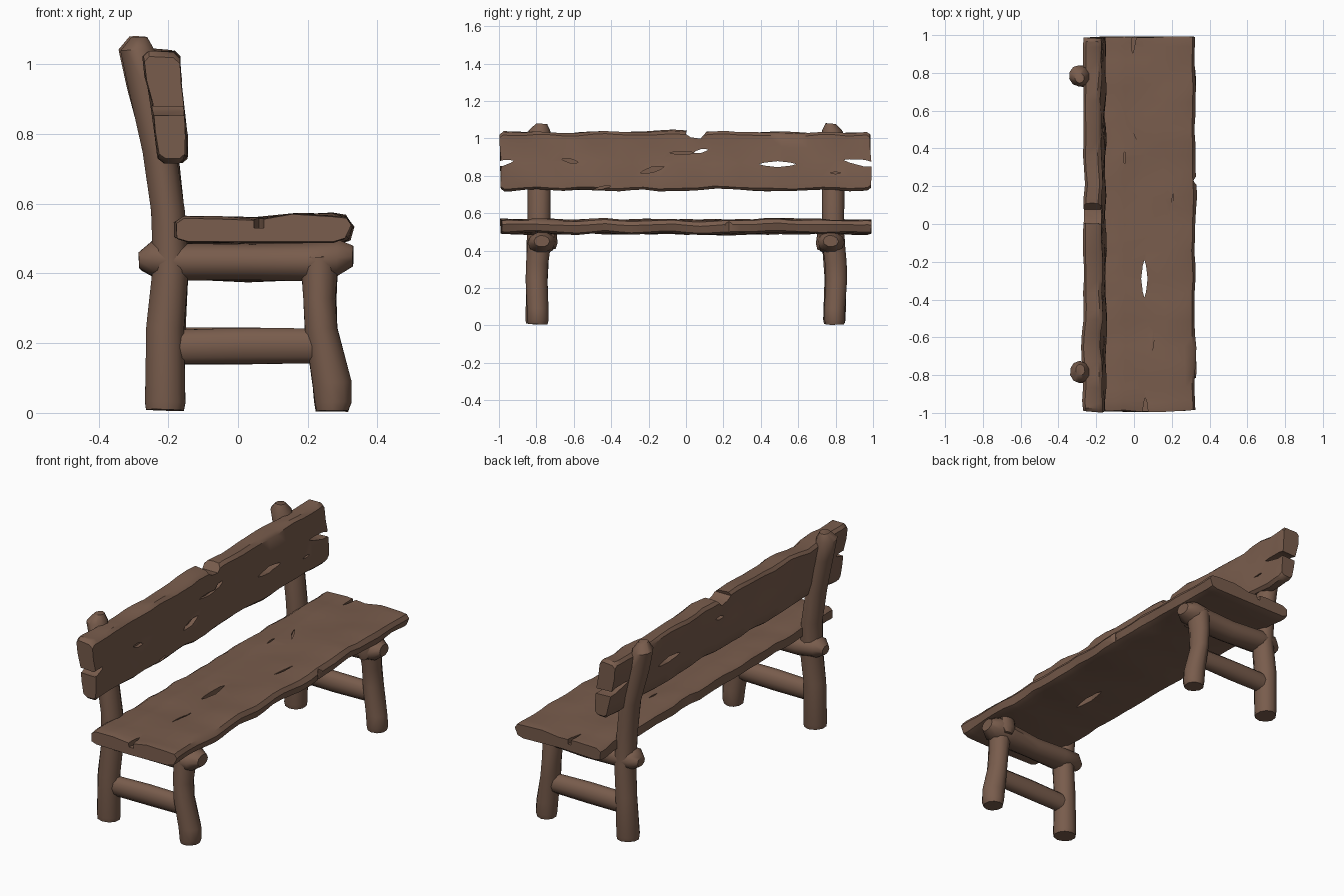
import bpy, bmesh, math
from mathutils import Vector, noise

cube = bpy.data.objects.get("Cube")
if cube:
    bpy.data.objects.remove(cube, do_unlink=True)

BROWN = (0.19, 0.108, 0.073, 1)
wood = bpy.data.materials.new("brown wood")
wood.use_nodes = True
wood.diffuse_color = BROWN
bsdf = wood.node_tree.nodes["Principled BSDF"]
bsdf.inputs["Base Color"].default_value = BROWN
bsdf.inputs["Roughness"].default_value = 0.9


def loft(name, rings, rough=0.0, freq=5.0):
    """Skin closed rings of points, cap both ends and roughen the surface."""
    bm = bmesh.new()
    loops = []
    for ring in rings:
        pts = [Vector(p) for p in ring]
        loops.append([bm.verts.new(p + noise.noise_vector(p * freq) * rough) for p in pts])
    n = len(loops[0])
    for a, b in zip(loops, loops[1:]):
        for i in range(n):
            j = (i + 1) % n
            bm.faces.new((a[i], a[j], b[j], b[i]))
    bm.faces.new(loops[0])
    bm.faces.new(loops[-1])
    bmesh.ops.recalc_face_normals(bm, faces=bm.faces)
    mesh = bpy.data.meshes.new(name)
    bm.to_mesh(mesh)
    bm.free()
    mesh.materials.append(wood)
    obj = bpy.data.objects.new(name, mesh)
    bpy.context.collection.objects.link(obj)
    return obj


def activate(obj):
    bpy.ops.object.select_all(action="DESELECT")
    obj.select_set(True)
    bpy.context.view_layer.objects.active = obj


def smooth(obj, degrees=40):
    activate(obj)
    bpy.ops.object.shade_smooth_by_angle(angle=math.radians(degrees))


def carve(obj, u, v, length, width, tilt, depth, along_x):
    """Cut a lens-shaped split; u runs along the plank, v across it."""
    rings = []
    for d in depth:
        ring = []
        for k in range(8):
            a = k * math.tau / 8
            p, q = math.cos(a) * length / 2, math.sin(a) * width / 2 * abs(math.sin(a))
            pu = u + p * math.cos(tilt) - q * math.sin(tilt)
            pv = v + p * math.sin(tilt) + q * math.cos(tilt)
            ring.append((d, pu, pv) if along_x else (pv, pu, d))
        rings.append(ring)
    cutter = loft("split_cutter", rings)
    cutter.hide_render = True
    mod = obj.modifiers.new("split", "BOOLEAN")
    mod.operation, mod.solver, mod.object = "DIFFERENCE", "EXACT", cutter
    activate(obj)
    bpy.ops.object.modifier_apply(modifier=mod.name)
    bpy.data.objects.remove(cutter, do_unlink=True)


def plank(name, section, steps, rough):
    """Sweep an (x, z) section along y, pulling the end rings in a little."""
    cx = sum(p[0] for p in section) / len(section)
    cz = sum(p[1] for p in section) / len(section)
    stations = [(-0.99, 0.9), (-0.97, 1)]
    stations += [(-0.94 + 1.88 * i / steps, 1) for i in range(steps + 1)]
    stations += [(0.97, 1), (0.99, 0.9)]
    rings = [[(cx + (x - cx) * (0.97 + 0.03 * s), y, cz + (z - cz) * s)
              for x, z in section] for y, s in stations]
    return loft(name, rings, rough, 7)


def log(name, stations, side, upright=True, sides=10):
    """Rough round timber; stations are (x, y, z, radius in x or z, radius in y)."""
    rings = []
    for x, y, z, r, ry in stations:
        ring = []
        for k in range(sides):
            a = (k + 0.5) * math.tau / sides
            c, s = math.cos(a) * r * 1.03, math.sin(a) * ry * 1.03
            ring.append((x + c, side * (y + s), z) if upright else (x, side * (y + s), z + c))
        rings.append(ring)
    smooth(loft(name, rings, 0.008, 6), 45)


# Seat plank with splits and a chipped edge
seat = plank("seat", [(-0.18, 0.5), (-0.178, 0.545), (-0.155, 0.561), (-0.05, 0.56),
                      (0.06, 0.558), (0.16, 0.566), (0.27, 0.568), (0.31, 0.562),
                      (0.325, 0.54), (0.312, 0.502), (0.28, 0.492), (0.05, 0.488),
                      (-0.15, 0.49)], 26, 0.013)
for y, x, length, width, tilt, low in [
        (-0.29, 0.055, 0.2, 0.034, 0, 0.4), (0.48, -0.01, 0.12, 0.012, -0.5, 0.553),
        (0.35, -0.05, 0.07, 0.01, 0, 0.553), (-0.62, 0.1, 0.16, 0.01, 0.1, 0.555),
        (0.1, 0.2, 0.14, 0.01, 0.15, 0.558), (-1.0, 0.06, 0.16, 0.03, 0, 0.53),
        (0.98, 0.0, 0.16, 0.02, 0.1, 0.53), (0.23, 0.335, 0.05, 0.04, 0, 0.4)]:
    carve(seat, y, x, length, width, tilt, (low, 0.7), False)
smooth(seat)

# Leaning backrest plank with splits, end notches and a chipped top
back = plank("backrest", [(-0.222, 0.735), (-0.235, 0.8), (-0.248, 0.88), (-0.262, 0.96),
                          (-0.268, 1.02), (-0.255, 1.036), (-0.19, 1.036), (-0.172, 1.02),
                          (-0.168, 0.95), (-0.16, 0.87), (-0.15, 0.79), (-0.15, 0.735),
                          (-0.165, 0.722), (-0.205, 0.722)], 26, 0.015)
for y, z, length, width, tilt, low in [
        (0.06, 1.045, 0.13, 0.1, 0.35, -0.5), (0.95, 0.868, 0.22, 0.035, -0.15, -0.5),
        (-0.98, 0.868, 0.12, 0.03, 0.2, -0.5), (0.49, 0.862, 0.2, 0.032, 0, -0.5),
        (0.08, 0.932, 0.08, 0.02, 0.2, -0.5), (-0.02, 0.922, 0.14, 0.016, 0, -0.178),
        (-0.18, 0.832, 0.13, 0.03, 0.25, -0.175), (-0.62, 0.88, 0.09, 0.022, -0.2, -0.178),
        (-0.45, 0.735, 0.1, 0.016, 0.2, -0.165), (0.8, 0.815, 0.06, 0.01, 0, -0.17)]:
    carve(back, y, z, length, width, tilt, (low, 0.0), True)
smooth(back)

# Timber frame at each end
for side, word in ((1, "left"), (-1, "right")):
    log(f"{word}_back_post", [
        (-0.21, 0.795, 0.008, 0.052, 0.054), (-0.21, 0.795, 0.03, 0.056, 0.058),
        (-0.205, 0.797, 0.25, 0.056, 0.056), (-0.193, 0.79, 0.42, 0.052, 0.06),
        (-0.2, 0.785, 0.58, 0.05, 0.06), (-0.225, 0.785, 0.75, 0.05, 0.058),
        (-0.265, 0.785, 0.93, 0.052, 0.056), (-0.29, 0.785, 1.04, 0.05, 0.056),
        (-0.285, 0.775, 1.08, 0.024, 0.028)], side)
    log(f"{word}_front_leg", [
        (0.267, 0.795, 0.005, 0.048, 0.05), (0.27, 0.795, 0.03, 0.055, 0.056),
        (0.268, 0.795, 0.09, 0.057, 0.056), (0.242, 0.8, 0.24, 0.046, 0.056),
        (0.236, 0.795, 0.33, 0.047, 0.056), (0.236, 0.785, 0.45, 0.056, 0.06)], side)
    # Horizontal rails
    log(f"{word}_upper_rail", [
        (-0.283, 0.78, 0.435, 0.024, 0.03), (-0.245, 0.78, 0.44, 0.052, 0.062),
        (-0.15, 0.78, 0.437, 0.055, 0.068), (0.03, 0.775, 0.43, 0.053, 0.064),
        (0.2, 0.77, 0.435, 0.056, 0.07), (0.285, 0.775, 0.445, 0.054, 0.07),
        (0.328, 0.775, 0.45, 0.03, 0.04)], side, False)
    log(f"{word}_lower_rail", [
        (-0.2, 0.795, 0.192, 0.05, 0.04), (0.02, 0.795, 0.192, 0.052, 0.042),
        (0.25, 0.795, 0.19, 0.05, 0.04)], side, False)
    # Knot on the inner side of the rail
    log(f"{word}_rail_knot", [
        (0.24, 0.715, 0.405, 0.02, 0.014), (0.24, 0.718, 0.44, 0.045, 0.026),
        (0.24, 0.72, 0.49, 0.04, 0.022)], side)
